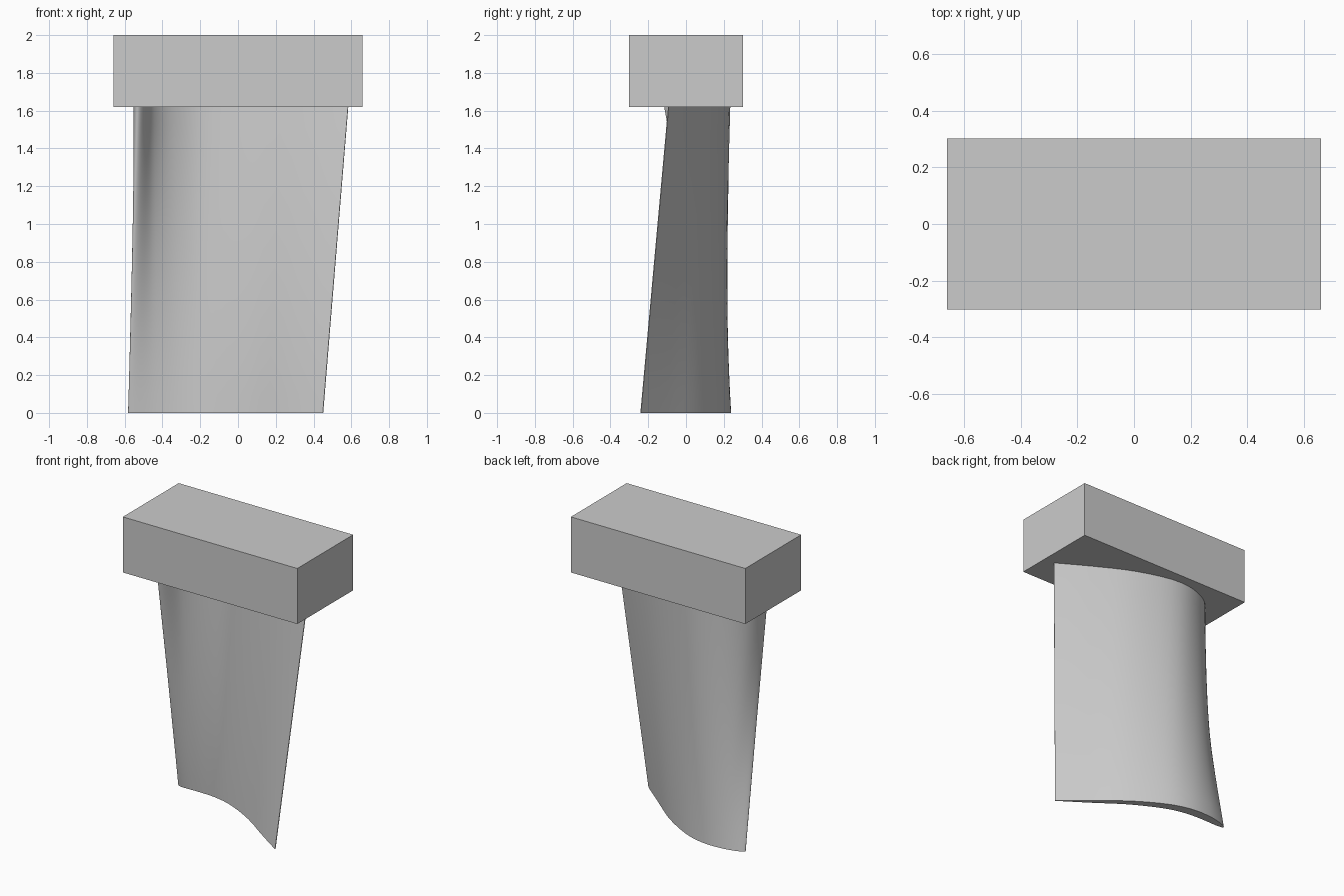
import bpy, bmesh, math
from mathutils import Vector

cube = bpy.data.objects.get("Cube")
if cube:
    bpy.data.objects.remove(cube, do_unlink=True)

# One plain metal colour
metal = bpy.data.materials.new("light_grey_metal")
metal.use_nodes = True
metal.diffuse_color = (0.6, 0.6, 0.6, 1)
metal.node_tree.nodes["Principled BSDF"].inputs["Base Color"].default_value = metal.diffuse_color


def make_object(name, bm):
    bmesh.ops.recalc_face_normals(bm, faces=bm.faces)
    mesh = bpy.data.meshes.new(name)
    bm.to_mesh(mesh)
    bm.free()
    mesh.materials.append(metal)
    obj = bpy.data.objects.new(name, mesh)
    bpy.context.collection.objects.link(obj)
    return obj


def spline(points, t):
    """Position on a Catmull-Rom curve through the points, t from 0 to 1."""
    pts = [Vector(p) for p in points]
    pts = [2 * pts[0] - pts[1]] + pts + [2 * pts[-1] - pts[-2]]
    u = t * (len(pts) - 3)
    i = min(int(u), len(pts) - 4)
    u -= i
    a, b, c, d = pts[i:i + 4]
    return 0.5 * (2 * b + (c - a) * u + (2 * a - 5 * b + 4 * c - d) * u ** 2
                  + (3 * b - a - 3 * c + d) * u ** 3)


def half_thickness(t, peak, edge):
    """Rounded nose, fullest near a third, thin trailing edge."""
    shape = 2.97 * math.sqrt(t) - 1.26 * t - 3.52 * t ** 2 + 2.84 * t ** 3 - 1.03 * t ** 4
    return max(peak * shape, 0) + edge * t


def airfoil(camber, peak, steps=32):
    """Closed section: back side from nose to tail, then front side returning."""
    back, front = [], []
    for k in range(steps + 1):
        t = 1 - math.cos(math.pi / 2 * k / steps)
        lo, hi = max(t - 0.01, 0), min(t + 0.01, 1)
        along = (spline(camber, hi) - spline(camber, lo)).normalized()
        normal = Vector((-along.y, along.x))
        centre = spline(camber, t)
        offset = normal * half_thickness(t, peak, 0.002)
        back.append(centre + offset)
        front.append(centre - offset)
    return back + front[:0:-1]


# Centre lines of the blade section, nose to tail
root_camber = [(-0.535, -0.115), (-0.485, 0.04), (-0.36, 0.142), (-0.17, 0.185),
               (0.1, 0.127), (0.35, 0.02), (0.583, -0.093)]
tip_camber = [(-0.582, 0.187), (-0.43, 0.206), (-0.28, 0.2), (-0.13, 0.155),
              (0.07, 0.045), (0.26, -0.098), (0.45, -0.24)]

# Twisted blade, lofted from the tip up to the root
root = airfoil(root_camber, 0.054)
tip = airfoil(tip_camber, 0.032)
base_z, levels = 1.62, 16
bm = bmesh.new()
rings = []
for level in range(levels + 1):
    f = level / levels
    rings.append([bm.verts.new((*a.lerp(b, f), base_z * f)) for a, b in zip(tip, root)])
for low, high in zip(rings, rings[1:]):
    for i in range(len(low)):
        j = (i + 1) % len(low)
        bm.faces.new((low[i], low[j], high[j], high[i]))
bm.faces.new(rings[0])
bm.faces.new(rings[-1])
blade = make_object("blade", bm)
bpy.ops.object.select_all(action="DESELECT")
blade.select_set(True)
bpy.context.view_layer.objects.active = blade
bpy.ops.object.shade_smooth_by_angle(angle=math.radians(45))

# Root block
bm = bmesh.new()
bmesh.ops.create_cube(bm, size=1)
for v in bm.verts:
    v.co = (v.co.x * 1.32, v.co.y * 0.604, v.co.z * 0.38 + 1.81)
make_object("root_block", bm)
